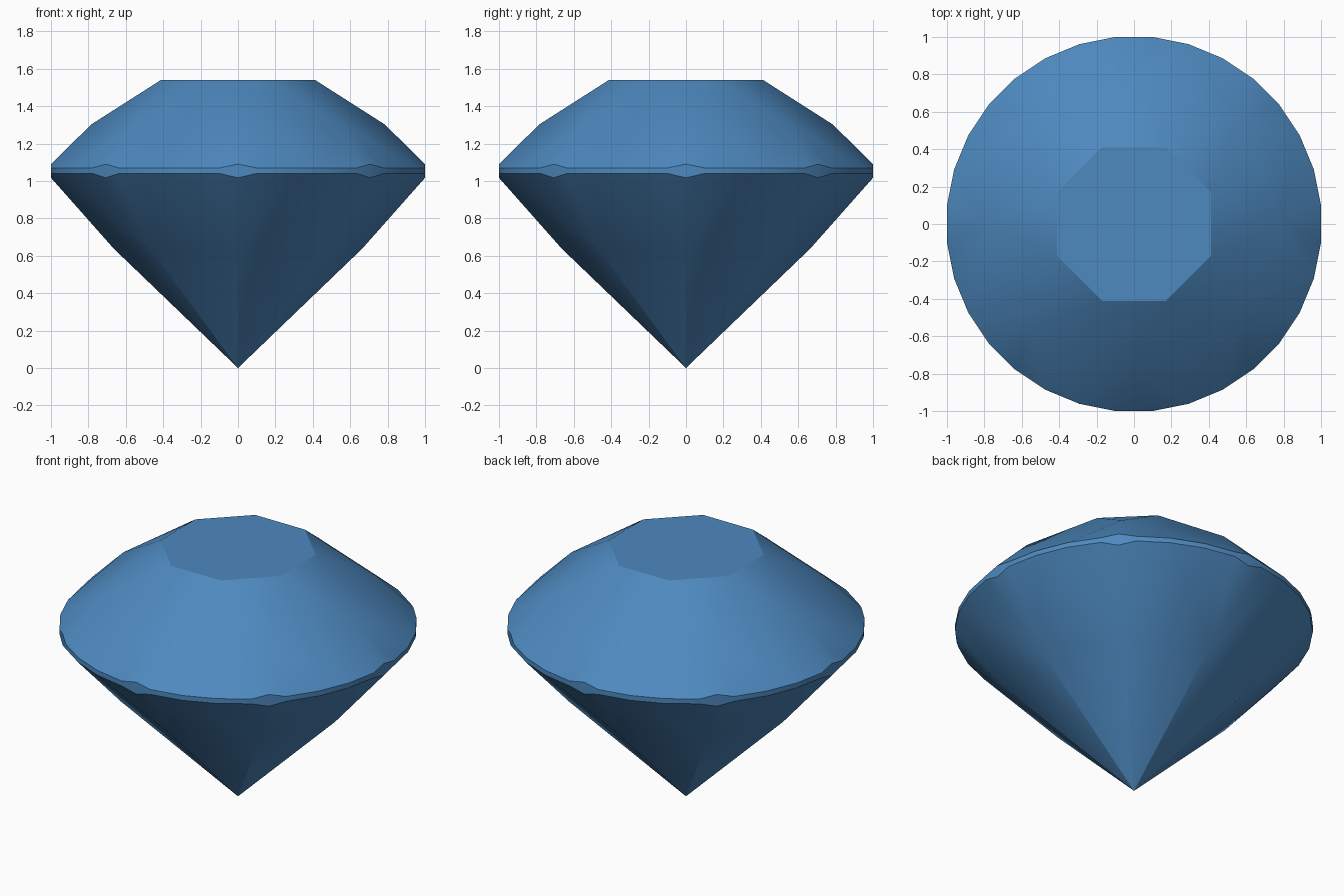
import bpy, bmesh
from math import radians, cos, sin

old = bpy.data.objects.get("Cube")
if old:
    bpy.data.objects.remove(old, do_unlink=True)

# Material
blue = bpy.data.materials.new("gem blue")
blue.use_nodes = True
color = (0.075, 0.25, 0.52, 1.0)
blue.diffuse_color = color
blue.node_tree.nodes["Principled BSDF"].inputs["Base Color"].default_value = color

N = 8            # symmetry of the cut
STEP = 360 / N
HALF = STEP / 2
R = 1 / cos(radians(5.625))   # girdle corner radius

# Girdle points within one sector: angle, radius, top height, bottom height
GIRDLE = [(0, 1.0, 1.09, 1.017)] + [
    (a, R, 1.07, 1.04) for a in (5.625, 16.875, 28.125, 39.375)]

bm = bmesh.new()


def vert(angle, r, z):
    a = radians(angle)
    return bm.verts.new((r * cos(a), r * sin(a), z))


def ring(r, z, offset=0.0):
    return [vert(i * STEP + offset, r, z) for i in range(N)]


# Rings of points from table to culet
table = ring(0.446, 1.54, HALF)
star = ring(0.785, 1.302)
upper = [vert(i * STEP + a, r, t) for i in range(N) for a, r, t, b in GIRDLE]
lower = [vert(i * STEP + a, r, b) for i in range(N) for a, r, t, b in GIRDLE]
belly = ring(0.665, 0.639)
culet = bm.verts.new((0, 0, 0))

face = bm.faces.new
face(table)
G = len(GIRDLE)
for i in range(N):
    j = (i + 1) % N
    u = [upper[(i * G + k) % len(upper)] for k in range(G + 1)]
    w = [lower[(i * G + k) % len(lower)] for k in range(G + 1)]

    # Crown: star facet and kite facet
    face((table[i - 1], star[i], table[i]))
    face((table[i], star[i], u[2], u[3], star[j]))

    # Pavilion: main facet
    face((culet, belly[j], w[3], w[2], belly[i]))

    # Girdle halves above and below, fanned from star and belly points
    for s, pair in ((i, (0, 1)), (i, (1, 2)), (j, (3, 4)), (j, (4, 5))):
        a, b = pair
        face((star[s], u[a], u[b]))
        face((belly[s], w[b], w[a]))

    # Girdle band
    for k in range(G):
        face((u[k], w[k], w[k + 1], u[k + 1]))

bmesh.ops.recalc_face_normals(bm, faces=bm.faces[:])
mesh = bpy.data.meshes.new("cut_gem")
bm.to_mesh(mesh)
bm.free()
mesh.materials.append(blue)

gem = bpy.data.objects.new("cut_gem", mesh)
bpy.context.collection.objects.link(gem)
bpy.ops.object.select_all(action='DESELECT')
gem.select_set(True)
bpy.context.view_layer.objects.active = gem
bpy.ops.object.shade_smooth_by_angle(angle=radians(30))
